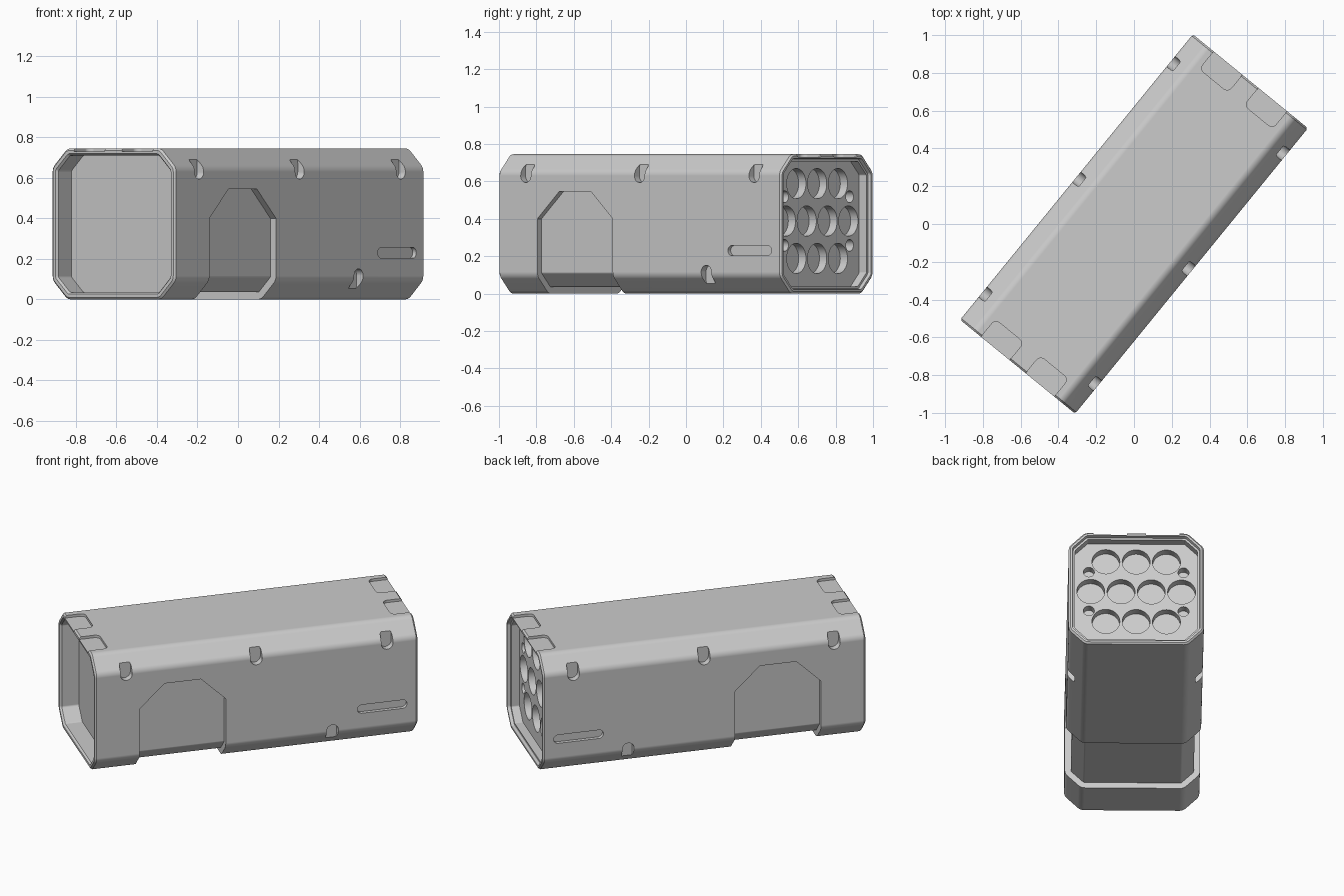
import bpy, bmesh, math
from mathutils import Vector

if "Cube" in bpy.data.objects:
    bpy.data.objects.remove(bpy.data.objects["Cube"])

HL, HW, HH, CH = 0.975, 0.393, 0.3725, 0.095   # half length, width, height, corner chamfer


def rounded(pts, r, seg=4):
    """Polygon with every corner filleted to radius r."""
    out = []
    for i, p in enumerate(pts):
        p = Vector(p)
        a = (Vector(pts[i - 1]) - p).normalized()
        b = (Vector(pts[(i + 1) % len(pts)]) - p).normalized()
        half = a.angle(b) / 2
        t = r / math.tan(half)
        c = p + (a + b).normalized() * (r / math.sin(half))
        d0, d1 = p + a * t - c, p + b * t - c
        out += [c + d0.lerp(d1, k / seg).normalized() * r for k in range(seg + 1)]
    return out


def rect(x0, x1, y0, y1):
    return [(x0, y0), (x1, y0), (x1, y1), (x0, y1)]


def circle(x, y, r, n=40):
    return [(x + r * math.cos(2 * math.pi * k / n), y + r * math.sin(2 * math.pi * k / n))
            for k in range(n)]


def octagon(inset):
    """Rounded octagonal section, offset inward."""
    w, h = HW - inset, HH - inset
    c = CH - inset * (2 - math.sqrt(2))
    pts = [(w, -h + c), (w, h - c), (w - c, h), (-w + c, h),
           (-w, h - c), (-w, -h + c), (-w + c, -h), (w - c, -h)]
    return [p + Vector((0, HH)) for p in rounded(pts, max(0.012, 0.05 - inset))]


def loft(bm, rings):
    rows = [[bm.verts.new(co) for co in ring] for ring in rings]
    n = len(rows[0])
    for a, b in zip(rows, rows[1:]):
        for i in range(n):
            bm.faces.new((a[i], a[(i + 1) % n], b[(i + 1) % n], b[i]))
    bm.faces.new(rows[0])
    bm.faces.new(rows[-1])


def prism(bm, pts, t0, t1, place):
    loft(bm, [[place(p[0], p[1], t) for p in pts] for t in (t0, t1)])


def finish(bm, name):
    bmesh.ops.recalc_face_normals(bm, faces=bm.faces[:])
    me = bpy.data.meshes.new(name)
    bm.to_mesh(me)
    bm.free()
    ob = bpy.data.objects.new(name, me)
    bpy.context.collection.objects.link(ob)
    return ob


def cut(target, cutter):
    m = target.modifiers.new("cut", 'BOOLEAN')
    m.operation, m.solver, m.object = 'DIFFERENCE', 'EXACT', cutter
    bpy.context.view_layer.objects.active = target
    bpy.ops.object.modifier_apply(modifier=m.name)
    bpy.data.objects.remove(cutter)


def along_u(p, q, t):
    return (t, p, q)


# housing: octagonal tube with a recessed plate at each end
bm = bmesh.new()
sections = [(-0.86, 0.035), (-HL + 0.012, 0.035), (-HL, 0.026), (-HL, 0.01), (-HL + 0.01, 0),
            (HL - 0.01, 0), (HL, 0.01), (HL, 0.022), (HL - 0.02, 0.026), (HL - 0.02, 0.038),
            (HL - 0.07, 0.038)]
loft(bm, [[along_u(p[0], p[1], u) for p in octagon(i)] for u, i in sections])
housing = finish(bm, "housing")

# saddle recess: arched band running down both sides and under the belly
bm = bmesh.new()
arch = [(-0.705, -0.2), (-0.185, -0.2), (-0.185, 0.40), (-0.335, 0.545),
        (-0.555, 0.545), (-0.705, 0.40)]
prism(bm, arch, -0.6, 0.6, lambda p, q, t: (p, t, q))
band = finish(bm, "band_cutter")
bm = bmesh.new()
prism(bm, octagon(0.036), -0.9, 0.0, along_u)
cut(band, finish(bm, "band_core"))
cut(housing, band)

# side slots and top pockets
bm = bmesh.new()
for s in (-1, 1):
    def side(p, q, t):
        return (p, s * t, q)
    for u, z in ((-0.785, 0.65), (0, 0.65), (0.79, 0.65), (0.46, 0.095)):
        prism(bm, rounded(rect(u - 0.035, u + 0.035, z - 0.056, z + 0.056), 0.0345, 6),
              0.352, 0.5, side)
    prism(bm, rounded(rect(0.61, 0.91, 0.203, 0.257), 0.0265, 6), 0.37, 0.5, side)
    for e in (-1, 1):
        prism(bm, rounded(rect(0.855, 1.1, 0.055, 0.25), 0.03, 5), 0.729, 0.85,
              lambda p, q, t: (e * p, s * q, t))

# round sockets and small fixing holes in the end plate
PLATE, DEEP = HL + 0.02, HL - 0.12
for count, z in ((3, 0.588), (4, 0.388), (3, 0.188)):
    for k in range(count):
        prism(bm, circle((k - (count - 1) / 2) * 0.176, z, 0.081), DEEP, PLATE, along_u)
for v in (-0.275, 0.275):
    for z in (0.518, 0.258):
        prism(bm, circle(v, z, 0.032, 24), DEEP, PLATE, along_u)
cut(housing, finish(bm, "detail_cutters"))

# shading and final pose
bpy.ops.object.select_all(action='DESELECT')
housing.select_set(True)
bpy.context.view_layer.objects.active = housing
bpy.ops.object.shade_smooth_by_angle(angle=math.radians(25))
wn = housing.modifiers.new("weighted_normals", 'WEIGHTED_NORMAL')
wn.keep_sharp = True
housing.rotation_euler.z = math.radians(50.8)
